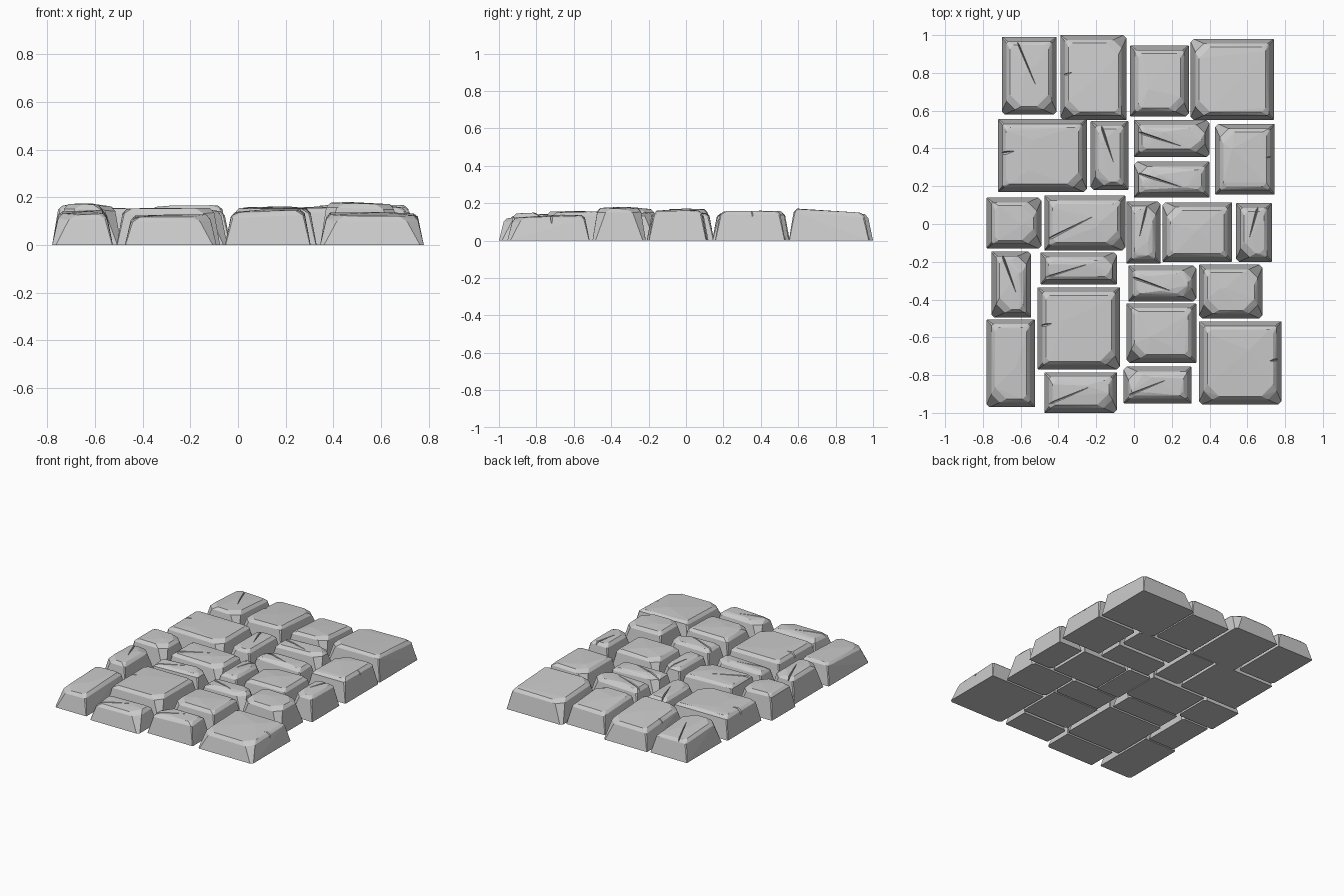
import bpy, bmesh, math, random
from mathutils import Vector

if "Cube" in bpy.data.objects:
    bpy.data.objects.remove(bpy.data.objects["Cube"])

random.seed(4)

# Each stone: x0, x1, y0, y1, height, marks
# marks: 0-3 = worn corner (bl, br, tr, tl), / or \ = crack, L or R = chipped side
row_back = [
    (-.70, -.41, .58, .99, .150, "01\\"), (-.39, -.04, .55, 1.0, .155, "02L"),
    (-.02, .29, .57, .945, .155, "1"), (.30, .74, .55, .98, .160, "03")]
row_upper = [
    (-.72, -.25, .17, .555, .155, "1L"), (-.23, -.03, .18, .545, .145, "0\\"),
    (0, .40, .355, .55, .155, "12\\"), (0, .40, .14, .33, .145, "3\\"),
    (.43, .745, .155, .53, .157, "3R")]
row_middle = [
    (-.78, -.49, -.13, .14, .168, "12"), (-.475, -.045, -.14, .15, .150, "1/"),
    (-.04, .14, -.21, .12, .152, "2/"), (.15, .52, -.20, .115, .157, "3"),
    (.54, .73, -.20, .11, .162, "0/")]
row_lower = [
    (-.755, -.545, -.495, -.145, .172, "02\\"), (-.495, -.09, -.32, -.15, .145, "2/"),
    (-.03, .33, -.41, -.22, .150, "12\\"), (.345, .68, -.50, -.215, .175, "012"),
    (-.51, -.075, -.77, -.335, .155, "1L"), (-.04, .33, -.735, -.42, .155, "0")]
row_front = [
    (-.78, -.525, -.97, -.505, .140, "0"), (-.475, -.09, -1.0, -.785, .125, "1/"),
    (-.055, .305, -.95, -.755, .145, "3/"), (.345, .78, -.955, -.515, .132, "01R")]


def hull_object(name, points):
    bm = bmesh.new()
    for p in points:
        bm.verts.new(p)
    res = bmesh.ops.convex_hull(bm, input=bm.verts[:])
    loose = {g for g in res["geom_interior"] + res["geom_unused"]
             if isinstance(g, bmesh.types.BMVert)}
    bmesh.ops.delete(bm, geom=list(loose), context='VERTS')
    bmesh.ops.dissolve_limit(bm, angle_limit=math.radians(1.5),
                             verts=bm.verts[:], edges=bm.edges[:])
    bmesh.ops.recalc_face_normals(bm, faces=bm.faces[:])
    me = bpy.data.meshes.new(name)
    bm.to_mesh(me)
    bm.free()
    ob = bpy.data.objects.new(name, me)
    bpy.context.collection.objects.link(ob)
    return ob


def ring(x0, x1, y0, y1, inset, cuts):
    """Rectangle outline inset from the stone edge, with cut corners."""
    a, b, c, d = x0 + inset, x1 - inset, y0 + inset, y1 - inset
    k = cuts
    return [(a, c + k[0]), (a + k[0], c), (b - k[1], c), (b, c + k[1]),
            (b, d - k[2]), (b - k[2], d), (a + k[3], d), (a, d - k[3])]


def carve(stone, start, end, width, deep, shallow, top):
    """Cut a tapering V groove running from start to end."""
    s, e = Vector(start), Vector(end)
    n = (e - s).normalized()
    side = Vector((-n.y, n.x))
    pts = []
    for p, w, z in ((s, width, deep), (e, .003, shallow)):
        pts += [(*(p + side * w), top + .03), (*(p - side * w * 1.6), top + .03),
                (*p, top - z)]
    cutter = hull_object("groove_cutter", pts)
    cutter.hide_render = True
    mod = stone.modifiers.new("groove", 'BOOLEAN')
    mod.operation, mod.solver, mod.object = 'DIFFERENCE', 'EXACT', cutter
    bpy.context.view_layer.objects.active = stone
    bpy.ops.object.modifier_apply(modifier=mod.name)
    bpy.data.objects.remove(cutter)


def make_stone(name, x0, x1, y0, y1, h, marks, slope):
    w, d = x1 - x0, y1 - y0
    cx, cy = (x0 + x1) / 2, (y0 + y1) / 2
    tx = random.uniform(-.03, .03)

    def lift(x, y, z):
        return z + slope * (y - cy) + tx * (x - cx) + random.uniform(-.003, .003)

    worn = [.045 if str(i) in marks else .008 for i in range(4)]
    base = ring(x0, x1, y0, y1, 0, [c * .35 for c in worn])
    shoulder = ring(x0, x1, y0, y1, .025, worn)
    crown = ring(x0, x1, y0, y1, .043, [c * 1.1 + .012 for c in worn])
    pts = [(x, y, 0) for x, y in base]
    pts += [(x, y, lift(x, y, h - .022)) for x, y in shoulder]
    pts += [(x, y, lift(x, y, h - .003)) for x, y in crown]
    # Slightly raised facets on the worn top
    for _ in range(2):
        x, y = cx + w * random.uniform(-.22, .22), cy + d * random.uniform(-.22, .22)
        pts.append((x, y, lift(x, y, h + .002)))
    stone = hull_object(name, pts)

    def at(u, v):
        return x0 + w * u, y0 + d * v

    # Cracks across the top and chips in the sides
    wide = w > d
    if "/" in marks:
        s, e = (at(.06, .22), at(.6, .62)) if wide else (at(.62, .95), at(.38, .42))
        carve(stone, s, e, .012, .030, .001, h)
    if "\\" in marks:
        s, e = (at(.06, .68), at(.62, .30)) if wide else (at(.28, .95), at(.62, .38))
        carve(stone, s, e, .012, .030, .001, h)
    if "L" in marks:
        carve(stone, at(-.03, .52), at(.18, .56), .022, .075, .001, h)
    if "R" in marks:
        carve(stone, at(1.03, .55), at(.85, .52), .022, .075, .001, h)


rows = (("back", row_back, -.07), ("upper", row_upper, 0), ("middle", row_middle, 0),
        ("lower", row_lower, 0), ("front", row_front, .045))
for label, stones, slope in rows:
    for i, s in enumerate(stones, 1):
        make_stone(f"{label}_row_stone_{i}", *s, slope)
